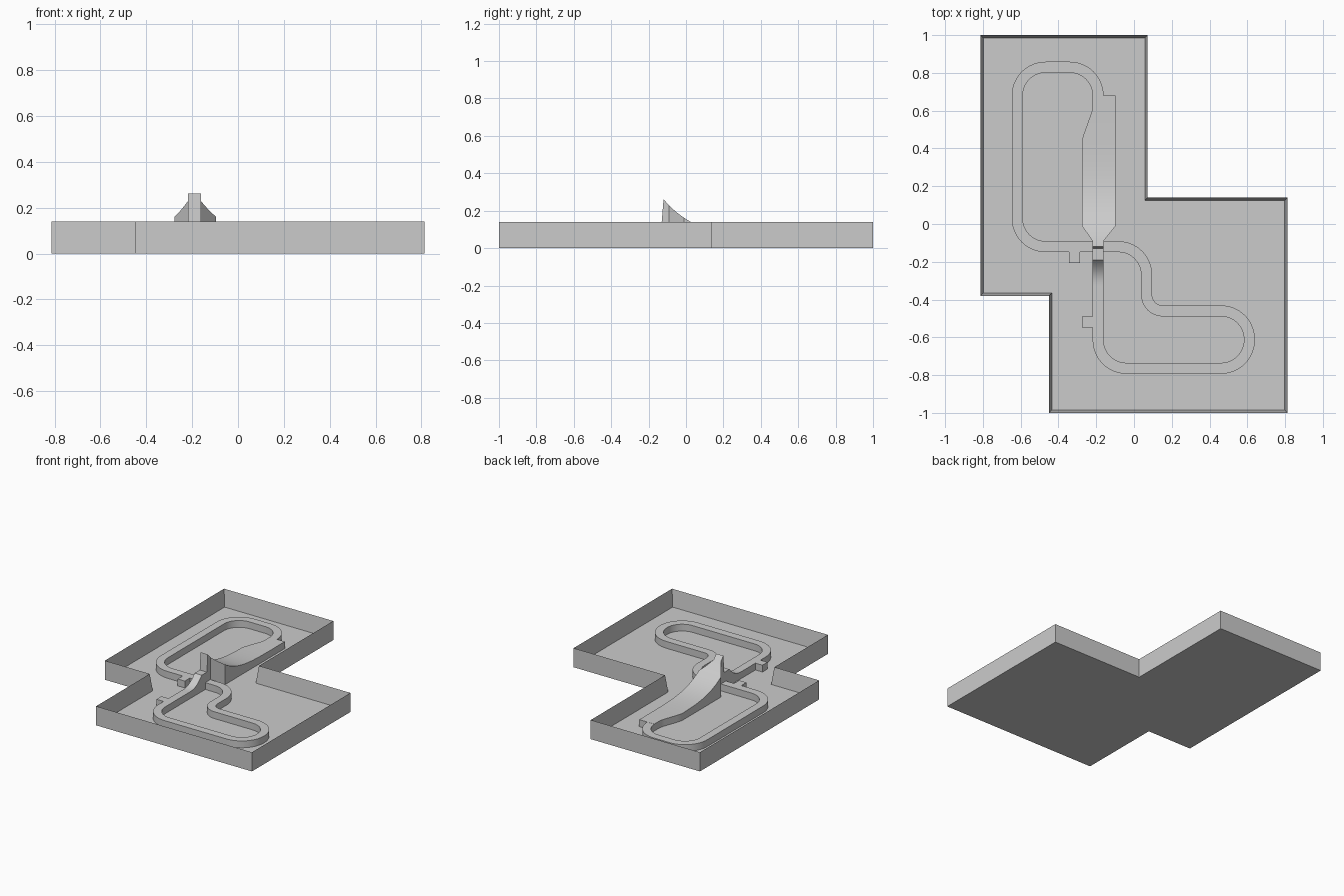
import bpy, bmesh, math
from mathutils import Vector

if "Cube" in bpy.data.objects:
    bpy.data.objects.remove(bpy.data.objects["Cube"], do_unlink=True)

FLOOR, TRACK, RIM = 0.015, 0.065, 0.14
WALL, HALF = 0.015, 0.029
LANE_X = -0.19

grey = bpy.data.materials.new("plain_grey")
grey.use_nodes = True
grey.diffuse_color = (0.6, 0.6, 0.6, 1)
grey.node_tree.nodes["Principled BSDF"].inputs["Base Color"].default_value = grey.diffuse_color


def finish(name, bm):
    bmesh.ops.recalc_face_normals(bm, faces=bm.faces)
    mesh = bpy.data.meshes.new(name)
    bm.to_mesh(mesh)
    bm.free()
    obj = bpy.data.objects.new(name, mesh)
    bpy.context.collection.objects.link(obj)
    mesh.materials.append(grey)
    bpy.ops.object.select_all(action="DESELECT")
    obj.select_set(True)
    bpy.context.view_layer.objects.active = obj
    bpy.ops.object.shade_smooth_by_angle(angle=math.radians(30))
    return obj


def strip(name, sections):
    """Solid strip from (left point, right point, top height) sections."""
    bm = bmesh.new()
    rings = []
    for left, right, z in sections:
        rings.append([bm.verts.new((p[0], p[1], h)) for p, h in
                      ((left, FLOOR), (left, z), (right, z), (right, FLOOR))])
    for a, b in zip(rings, rings[1:]):
        for i in range(4):
            j = (i + 1) % 4
            bm.faces.new((a[i], a[j], b[j], b[i]))
    bm.faces.new(rings[0])
    bm.faces.new(rings[-1])
    return finish(name, bm)


def rounded_path(corners, steps=14):
    """Centre points and directions along a path of (x, y, radius) corners."""
    pts = [Vector(c[:2]) for c in corners]
    out = [(pts[0], (pts[1] - pts[0]).normalized())]
    for i in range(1, len(pts) - 1):
        r = corners[i][2]
        d1 = (pts[i] - pts[i - 1]).normalized()
        d2 = (pts[i + 1] - pts[i]).normalized()
        centre = pts[i] - d1 * r + d2 * r
        for k in range(steps + 1):
            a = math.pi / 2 * k / steps
            out.append((centre - d2 * r * math.cos(a) + d1 * r * math.sin(a),
                        d1 * math.cos(a) + d2 * math.sin(a)))
    out.append((pts[-1], (pts[-1] - pts[-2]).normalized()))
    return out


def lerp_table(table, y):
    for (y0, x0), (y1, x1) in zip(table, table[1:]):
        if y1 <= y <= y0:
            return x0 + (x1 - x0) * (y0 - y) / (y0 - y1)
    return table[-1][1]


# Stepped tray with thin walls
outline = [(-0.813, 1), (0.072, 1), (0.072, 0.14), (0.813, 0.14),
           (0.813, -1), (-0.45, -1), (-0.45, -0.38), (-0.813, -0.38)]
bm = bmesh.new()
base = bm.faces.new([bm.verts.new((x, y, 0)) for x, y in outline])
grown = bmesh.ops.extrude_face_region(bm, geom=[base], use_keep_orig=True)["geom"]
bmesh.ops.translate(bm, vec=(0, 0, RIM),
                    verts=[v for v in grown if isinstance(v, bmesh.types.BMVert)])
top = [f for f in grown if isinstance(f, bmesh.types.BMFace)][0]
bmesh.ops.recalc_face_normals(bm, faces=bm.faces)
bmesh.ops.inset_region(bm, faces=[top], thickness=WALL, use_even_offset=True)
for v in top.verts:
    v.co.z = FLOOR
finish("tray", bm)

# Raised track winding through both halves
R = 0.15
corners = [(LANE_X, 0.67, 0), (LANE_X, 0.83, R), (-0.618, 0.83, R), (-0.618, -0.12, R),
           (0.067, -0.12, R), (0.067, -0.46, 0.085), (0.611, -0.46, R),
           (0.611, -0.764, R), (LANE_X, -0.764, R), (LANE_X, -0.33, 0)]
sections = []
for p, d in rounded_path(corners):
    side = Vector((-d.y, d.x)) * HALF
    sections.append((p + side, p - side, TRACK))
strip("track", sections)

# Launch ramp, widening from the track and narrowing to the lip
START, LIP = 0.68, -0.12
left_edge = [(START, -0.219), (0.62, -0.219), (0.59, -0.225), (0.47, -0.268),
             (0.44, -0.276), (-0.01, -0.276), (-0.09, -0.219), (LIP, -0.219)]
right_edge = [(START, -0.097), (-0.01, -0.097), (-0.09, -0.161), (LIP, -0.161)]
stations = {START + (LIP - START) * i / 32 for i in range(33)}
stations |= {y for y, _ in left_edge}
ramp = []
for y in sorted(stations, reverse=True):
    t = (START - y) / (START - LIP)
    height = TRACK + 0.001 + (0.26 - TRACK) * t ** 4.8
    ramp.append(((lerp_table(left_edge, y), y), (lerp_table(right_edge, y), y), height))
launch = strip("launch_ramp", ramp)
# Slope the lip face slightly outward at its foot
for v in launch.data.vertices:
    if v.co.y < LIP + 0.001 and v.co.z < TRACK:
        v.co.y -= 0.02

# Landing block with a curved run down to the track
landing = [(-0.125, 0.135), (-0.19, 0.135)]
for i in range(1, 13):
    t = i / 12
    landing.append((-0.19 - 0.14 * t, TRACK + (0.135 - TRACK) * (1 - t) ** 2.4))
strip("landing_ramp", [((LANE_X - HALF, y), (LANE_X + HALF, y), z) for y, z in landing])

# Small square tabs beside the track
for name, x, y in (("upper_tab", -0.315, -0.178), ("lower_tab", -0.247, -0.52)):
    strip(name, [((x - HALF, y + s), (x + HALF, y + s), TRACK) for s in (HALF, -HALF)])
